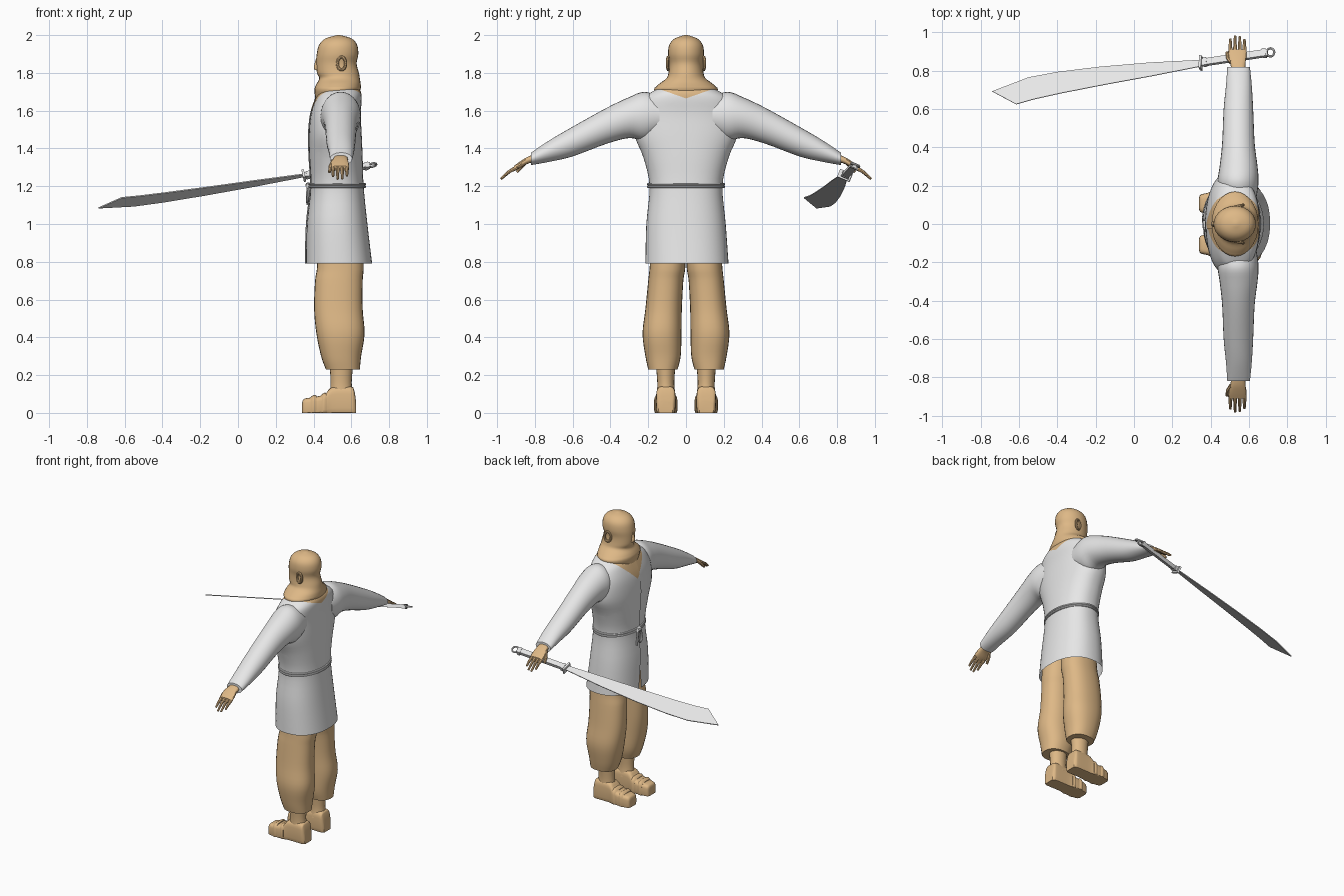
import bpy, bmesh, math
from mathutils import Vector

if "Cube" in bpy.data.objects:
    bpy.data.objects.remove(bpy.data.objects["Cube"])


def material(name, rgb):
    m = bpy.data.materials.new(name)
    m.use_nodes = True
    m.diffuse_color = (*rgb, 1)
    m.node_tree.nodes["Principled BSDF"].inputs["Base Color"].default_value = (*rgb, 1)
    return m


TAN = material("warm tan", (0.73, 0.48, 0.24))
GREY = material("light grey", (0.8, 0.8, 0.8))
parts = []


def finish(name, bm, *mats):
    bmesh.ops.recalc_face_normals(bm, faces=bm.faces)
    mesh = bpy.data.meshes.new(name)
    bm.to_mesh(mesh)
    bm.free()
    for m in mats:
        mesh.materials.append(m)
    ob = bpy.data.objects.new(name, mesh)
    bpy.context.collection.objects.link(ob)
    parts.append(ob)
    return ob


def smooth_sections(secs, steps=4):
    """Catmull-Rom blend between cross-sections."""
    out = []
    for i in range(len(secs) - 1):
        quad = [secs[max(i - 1, 0)], secs[i], secs[i + 1], secs[min(i + 2, len(secs) - 1)]]
        for k in range(steps):
            t = k / steps
            out.append([b + t / 2 * (c - a + t * (2*a - 5*b + 4*c - d + t * (3*(b - c) + d - a)))
                        for a, b, c, d in zip(*quad)])
    return out + [list(secs[-1])]


def loft(axis, secs, n=28, power=2, side=1, seam=None):
    """Skin sections (position, low, high, low, high); seam leaves the ring open."""
    bm = bmesh.new()
    rings = []
    for pos, a0, a1, b0, b1 in smooth_sections(secs):
        ring = []
        for i in range(n + (1 if seam else 0)):
            gap = seam(pos) if seam else 0
            t = i / n
            ang = math.pi + gap + t * (math.tau - 2 * gap)
            grow = 1 + (0.035 * t ** 12 if seam else 0)
            c, s = math.cos(ang), math.sin(ang)
            u = (a0 + a1) / 2 + grow * (a1 - a0) / 2 * math.copysign(abs(c) ** (2 / power), c)
            v = (b0 + b1) / 2 + grow * (b1 - b0) / 2 * math.copysign(abs(s) ** (2 / power), s)
            p = {"x": (pos, u * side, v), "y": (u, pos * side, v), "z": (u, v * side, pos)}[axis]
            ring.append(bm.verts.new((p[0], p[1], max(p[2], 0))))
        rings.append(ring)
    for lo, hi in zip(rings, rings[1:]):
        for i in range(n):
            j = i + 1 if seam else (i + 1) % n
            bm.faces.new((lo[i], lo[j], hi[j], hi[i]))
    if not seam:
        bm.faces.new(rings[0])
        bm.faces.new(rings[-1])
    return bm


def tube(name, pts, radius, mat, closed=False, taper=1):
    cu = bpy.data.curves.new(name, "CURVE")
    cu.dimensions = "3D"
    cu.bevel_depth, cu.bevel_resolution, cu.use_fill_caps = radius, 2, True
    sp = cu.splines.new("POLY")
    sp.points.add(len(pts) - 1)
    for i, (q, p) in enumerate(zip(sp.points, pts)):
        q.co = (*p, 1)
        q.radius = 1 + (taper - 1) * i / (len(pts) - 1)
    sp.use_cyclic_u = closed
    cu.materials.append(mat)
    ob = bpy.data.objects.new(name, cu)
    bpy.context.collection.objects.link(ob)
    bpy.ops.object.select_all(action="DESELECT")
    ob.select_set(True)
    bpy.context.view_layer.objects.active = ob
    bpy.ops.object.convert(target="MESH")
    parts.append(bpy.context.view_layer.objects.active)


# Head, neck and collar
finish("head_and_neck", loft("z", [
    (1.60, .42, .60, -.08, .08), (1.70, .405, .645, -.165, .165), (1.735, .412, .65, -.15, .15),
    (1.77, .43, .645, -.105, .105), (1.80, .418, .64, -.093, .093), (1.85, .415, .628, -.088, .088),
    (1.90, .417, .637, -.095, .095), (1.95, .43, .63, -.088, .088), (1.983, .465, .60, -.058, .058),
    (2.0, .525, .54, -.008, .008)]), TAN)
finish("nose", loft("z", [(1.815, .405, .44, -.018, .018), (1.835, .402, .44, -.015, .015),
                          (1.88, .414, .44, -.008, .008)], n=12), TAN)
for s, side in ((1, "sword_side"), (-1, "free_side")):
    tube(f"ear_{side}", [(.548 + .022 * math.cos(a), s * (.094 + .005 * math.cos(a)), 1.85 + .034 * math.sin(a))
                         for a in [k * math.tau / 14 for k in range(14)]], .008, TAN, True)

# Tunic with front opening and a tan neckline on both sides
bm = loft("z", [
    (.79, .36, .71, -.215, .225), (1.0, .365, .685, -.21, .21), (1.2, .385, .665, -.193, .193),
    (1.35, .378, .66, -.225, .225), (1.47, .375, .655, -.272, .272), (1.58, .385, .65, -.268, .268),
    (1.66, .41, .655, -.235, .235), (1.70, .43, .65, -.18, .18), (1.725, .46, .63, -.13, .13)],
    n=48, power=2.3, seam=lambda z: -.07 if z > 1.2 else -.07 + (1.2 - z) * .3)
NECK = {"front": (1.56, .95), "back": (1.665, .35)}
for where, (base, slope) in NECK.items():
    for s in (1, -1):
        fs = [f for f in bm.faces if (f.calc_center_median().x < .53) == (where == "front")]
        geom = set(fs) | {e for f in fs for e in f.edges} | {v for f in fs for v in f.verts}
        bmesh.ops.bisect_plane(bm, geom=list(geom), plane_co=(0, 0, base), plane_no=(0, -s * slope, 1))
for f in bm.faces:
    c = f.calc_center_median()
    base, slope = NECK["front" if c.x < .53 else "back"]
    f.material_index = int(c.z > base + slope * abs(c.y))
finish("tunic", bm, GREY, TAN)

# Belt cord and knot
for k in range(2):
    tube(f"belt_cord_{k + 1}", [(.525 + .146 * math.cos(a), .2 * math.sin(a), 1.197 + .014 * k)
                                for a in [i * math.tau / 40 for i in range(40)]], .007, GREY, True)
tube("belt_knot", [(.374, -.02, 1.20), (.372, .02, 1.205)], .016, GREY)
tube("belt_loop", [(.372 + .006 * math.cos(a), -.012 + .022 * math.sin(a), 1.155 + .04 * math.cos(a))
                   for a in [i * math.tau / 16 for i in range(16)]], .007, GREY, True)
tube("belt_end", [(.37, .01, 1.2), (.366, .02, 1.15), (.37, .022, 1.10)], .007, GREY)

# Limbs, built on both sides
for s, side in ((1, "sword_side"), (-1, "free_side")):
    finish(f"sleeve_{side}", loft("y", [
        (.14, .455, .64, 1.47, 1.675), (.22, .437, .65, 1.44, 1.70), (.30, .447, .645, 1.455, 1.672),
        (.42, .46, .63, 1.425, 1.615), (.60, .468, .622, 1.358, 1.515), (.72, .48, .615, 1.33, 1.445),
        (.82, .487, .605, 1.312, 1.378)], side=s), GREY)
    finish(f"palm_{side}", loft("y", [
        (.79, .512, .58, 1.333, 1.375), (.84, .502, .582, 1.318, 1.355), (.88, .492, .588, 1.295, 1.33),
        (.91, .493, .586, 1.282, 1.308)], n=16, power=2.6, side=s), TAN)
    for i, reach in enumerate((.965, .98, .978, .962)):
        x = .503 + .0245 * i
        tube(f"finger_{i + 1}_{side}", [(x, s * .895, 1.30), (x, s * .935, 1.278),
                                        (x, s * reach, 1.238 + (.98 - reach))], .0115, TAN, taper=.55)
    tube(f"thumb_{side}", [(.508, s * .845, 1.335), (.49, s * .87, 1.305), (.484, s * .895, 1.275)],
         .013, TAN, taper=.6)
    finish(f"trouser_leg_{side}", loft("z", [
        (.23, .465, .645, .045, .20), (.30, .44, .652, .028, .215), (.42, .415, .67, .024, .23),
        (.55, .403, .66, .022, .215), (.70, .408, .66, .014, .20), (.80, .42, .665, .002, .19),
        (1.1, .42, .645, .002, .17)], power=2.3, side=s), TAN)
    finish(f"ankle_{side}", loft("z", [(.09, .485, .61, .055, .155), (.16, .49, .602, .062, .152),
                                       (.26, .485, .61, .055, .16)], n=20, side=s), TAN)
    finish(f"shoe_{side}", loft("x", [
        (.34, .075, .14, -.01, .055), (.352, .06, .155, -.015, .075), (.41, .05, .165, -.015, .085),
        (.46, .052, .163, -.015, .10), (.50, .056, .158, -.015, .137), (.595, .056, .158, -.015, .14),
        (.615, .06, .154, -.015, .12), (.625, .07, .145, -.01, .06)], power=4, side=s), TAN)
    for i in range(2):
        x = .385 + .055 * i
        finish(f"shoe_strap_{i + 1}_{side}", loft("x", [
            (x, .052, .163, -.02, .084 + .01 * i), (x + .015, .045, .169, -.02, .094 + .012 * i),
            (x + .03, .05, .165, -.02, .092 + .014 * i)], power=3.5, side=s), TAN)


# Sabre, lying in one tilted plane
def on_plane(x, y):
    return Vector((x, y, 1.536 + .2156 * x - .4215 * y))


normal = Vector((-.2156, .4215, 1)).normalized()


def plate(name, outline, thick):
    bm = bmesh.new()
    face = bm.faces.new([bm.verts.new(on_plane(*p) - normal * thick / 2) for p in outline])
    out = bmesh.ops.extrude_face_region(bm, geom=[face])
    bmesh.ops.translate(bm, vec=normal * thick,
                        verts=[g for g in out["geom"] if isinstance(g, bmesh.types.BMVert)])
    finish(name, bm, GREY)


plate("blade", [(.35, .856), (.08, .842), (-.18, .82), (-.40, .793), (-.55, .765), (-.74, .692),
                (-.615, .625), (-.52, .652), (-.385, .682), (-.15, .728), (.08, .77), (.35, .823)], .006)
plate("guard", [(.34, .81), (.352, .808), (.357, .872), (.345, .874)], .045)
plate("grip", [(.35, .825), (.35, .858), (.695, .91), (.70, .877)], .024)
for k, x in enumerate((.37, .68)):
    y = .843 + (x - .35) * .15
    plate(f"grip_band_{k + 1}", [(x - .008, y - .021), (x - .011, y + .019),
                                 (x + .008, y + .021), (x + .011, y - .019)], .03)
tube("pommel_ring", [on_plane(.712 + .02 * math.cos(a), .896 + .021 * math.sin(a))
                     for a in [i * math.tau / 20 for i in range(20)]], .006, GREY, True)

# Smooth shading with sharp edges kept
bpy.ops.object.select_all(action="DESELECT")
for ob in parts:
    ob.select_set(True)
bpy.context.view_layer.objects.active = parts[0]
bpy.ops.object.shade_smooth_by_angle(angle=math.radians(40))
